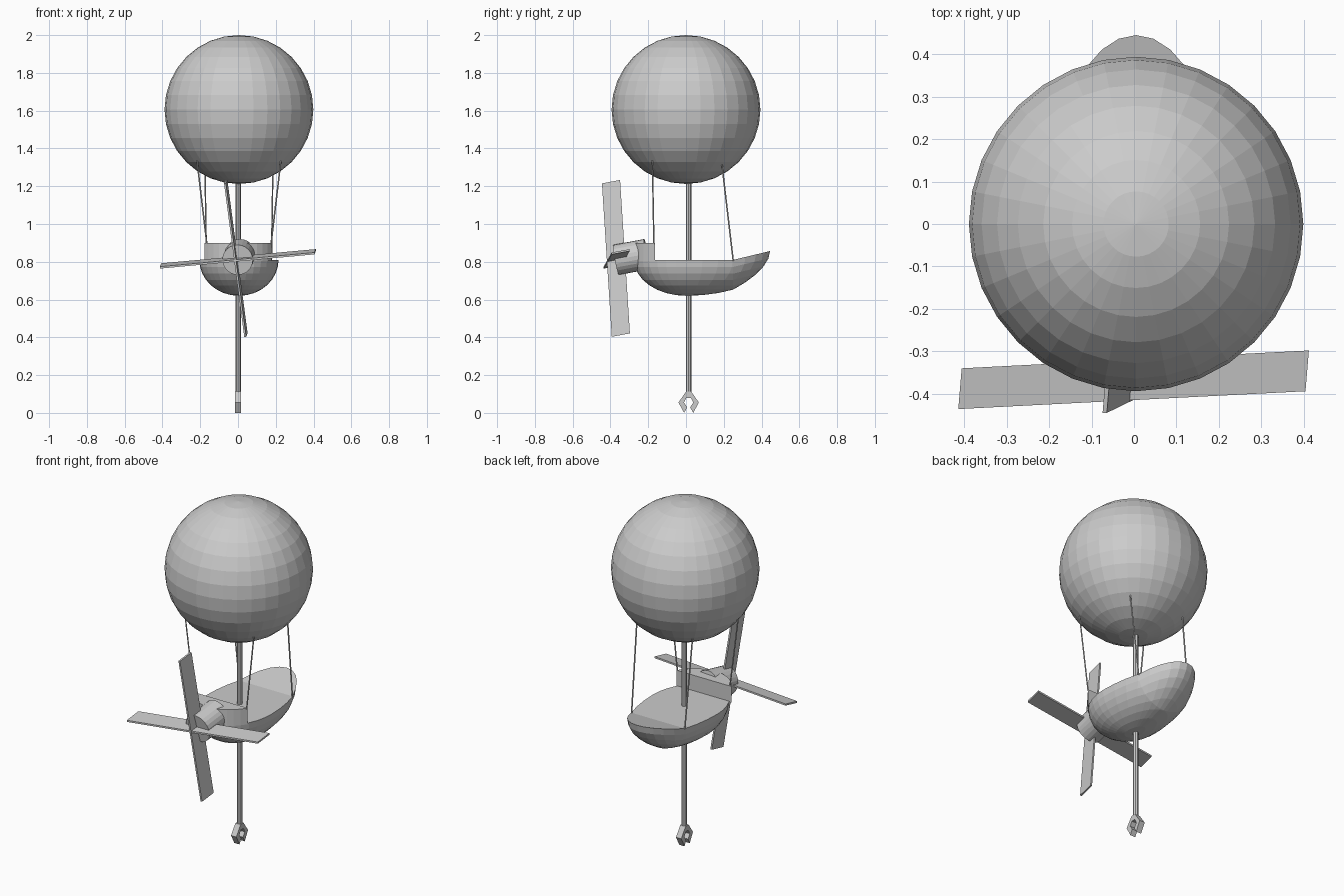
import bpy, bmesh, math
from mathutils import Vector

if "Cube" in bpy.data.objects:
    bpy.data.objects.remove(bpy.data.objects["Cube"])


def finish(name, bm):
    bmesh.ops.recalc_face_normals(bm, faces=bm.faces)
    mesh = bpy.data.meshes.new(name)
    bm.to_mesh(mesh)
    bm.free()
    obj = bpy.data.objects.new(name, mesh)
    bpy.context.collection.objects.link(obj)
    return obj


def rod(name, a, b, radius, sides):
    """Cylinder running from point a to point b."""
    a, b = Vector(a), Vector(b)
    bm = bmesh.new()
    bmesh.ops.create_cone(bm, cap_ends=True, segments=sides, radius1=radius,
                          radius2=radius, depth=(b - a).length)
    obj = finish(name, bm)
    obj.location = (a + b) / 2
    obj.rotation_mode = 'QUATERNION'
    obj.rotation_quaternion = (b - a).to_track_quat('Z', 'Y')
    return obj


def prism(name, points, offset):
    """Extrude a closed outline by an offset vector."""
    bm = bmesh.new()
    face = bm.faces.new([bm.verts.new(p) for p in points])
    ext = bmesh.ops.extrude_face_region(bm, geom=[face], use_keep_orig=True)
    moved = [g for g in ext["geom"] if isinstance(g, bmesh.types.BMVert)]
    bmesh.ops.translate(bm, verts=moved, vec=offset)
    return finish(name, bm)


CX, WIDTH, REAR, BOW, DECK = 0.005, 0.21, 0.275, 0.445, 0.81

# Balloon
bm = bmesh.new()
bmesh.ops.create_uvsphere(bm, u_segments=32, v_segments=16, radius=0.394)
finish("balloon", bm).location = (CX, 0, 1.606)

# Hull: lower half of a stretched sphere with a closed deck and a raised bow
bm = bmesh.new()
bmesh.ops.create_uvsphere(bm, u_segments=32, v_segments=16, radius=1)
bmesh.ops.delete(bm, geom=[v for v in bm.verts if v.co.z > 0.01], context='VERTS')
bmesh.ops.contextual_create(bm, geom=[e for e in bm.edges if e.is_boundary])
for v in bm.verts:
    v.co = (v.co.x * WIDTH + CX, v.co.y * (BOW if v.co.y > 0 else REAR),
            v.co.z * 0.19 + DECK)
bmesh.ops.bisect_plane(bm, geom=bm.verts[:] + bm.edges[:] + bm.faces[:],
                       plane_co=(0, 0.25, 0), plane_no=(0, 1, 0))
for v in bm.verts:
    v.co.z += max(0, v.co.y - 0.25) * 0.24
finish("hull", bm)

# Stern block following the hull outline
edge_y = -0.165
start = math.asin(-edge_y / REAR)
arc = [start + (math.pi - 2 * start) * i / 12 for i in range(13)]
prism("stern_block", [(WIDTH * 1.06 * math.cos(t), -REAR * math.sin(t), DECK - 0.005)
                      for t in arc], (0, 0, 0.095))

# Propeller: hub and two crossed planks, slightly skewed
chord = Vector((0.008, 0.096, 0.018))
hub = Vector((-0.002, -0.37, 0.81))
rod("propeller_hub", hub, hub + chord * 1.7, 0.081, 24)


def blade(name, a, b, thickness):
    a, b, t = Vector(a), Vector(b), Vector(thickness)
    h = chord / 2
    prism(name, [p - t / 2 for p in (a - h, a + h, b + h, b - h)], t)


blade("propeller_blade_level", (-0.41, -0.388, 0.778), (0.408, -0.346, 0.853), (0, 0, 0.01))
blade("propeller_blade_upright", (-0.065, -0.397, 1.224), (0.042, -0.345, 0.412), (0.01, 0, 0))

# Ropes between hull and balloon
for s, side in ((-1, "left"), (1, "right")):
    rod("rear_rope_" + side, (s * 0.17 + CX, -0.17, 0.895),
        (s * 0.222 + CX, -0.178, 1.335), 0.004, 6)
    rod("bow_rope_" + side, (s * 0.172 + CX, 0.25, 0.805),
        (s * 0.18 + CX, 0.19, 1.315), 0.004, 6)

# Central pole with a claw at its foot
PY = 0.014
rod("pole", (0.001, PY, 0.09), (0.001, PY, 1.3), 0.0145, 8)
half = [(0, 0.112), (0.014, 0.112), (0.054, 0.055), (0.024, 0),
        (0.008, 0.03), (0.025, 0.055), (0.012, 0.08), (0, 0.08)]
for s, side in ((-1, "rear"), (1, "front")):
    prism("claw_" + side, [(-0.017, PY + s * y, z) for y, z in half], (0.034, 0, 0))
